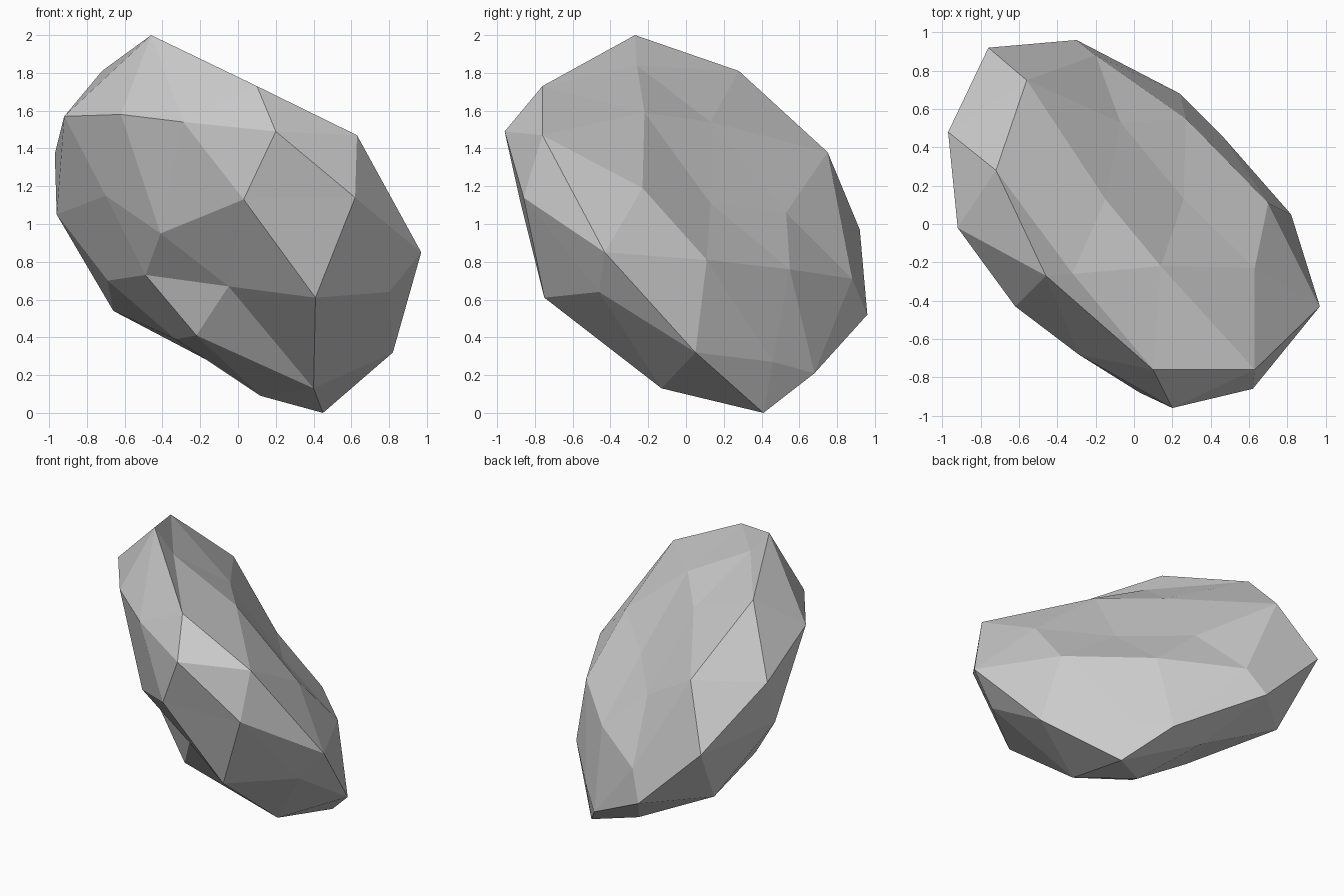
import bpy
import bmesh
from mathutils import Vector

default_cube = bpy.data.objects.get("Cube")
if default_cube:
    bpy.data.objects.remove(default_cube, do_unlink=True)

# Stone corners in hundredths of a unit, grouped by region
upper_face = [
    (-32, -26, 184), (14, -22, 159), (63, -23, 119), (-15, 13, 154),
    (26, 13, 111), (70, 11, 81), (-7, 53, 106), (27, 55, 76),
]
upper_rim = [
    (-46, -27, 200), (10, -76, 173), (63, -76, 147), (97, -43, 85),
    (-72, 28, 181), (-56, 75, 138), (-20, 88, 71), (46, 46, 27),
]
front_side = [
    (-62, -43, 158), (-29, -68, 154), (20, -96, 149), (3, -88, 113),
    (62, -86, 114), (41, -75, 61), (80, -46, 64), (82, 5, 32),
]
back_side = [
    (-92, -2, 157), (-97, 48, 137), (-96, 38, 105), (-76, 92, 97),
    (-30, 96, 52), (24, 68, 21), (45, 41, 0), (-66, 63, 54),
]
underside = [
    (-70, -17, 115), (-41, -48, 95), (-49, -20, 73), (-69, 21, 70),
    (-5, -47, 67), (-22, -28, 41), (-33, 12, 39), (-5, 60, 22),
    (12, 18, 9), (40, -13, 13),
]


def make_material(name, colour):
    material = bpy.data.materials.new(name)
    material.use_nodes = True
    material.diffuse_color = colour
    shader = material.node_tree.nodes["Principled BSDF"]
    shader.inputs["Base Color"].default_value = colour
    shader.inputs["Roughness"].default_value = 0.9
    return material


def inflate(point, centre, thin_axis, stretch):
    """Direction of a corner once the flattened stone is puffed into a ball."""
    offset = point - centre
    offset += thin_axis * offset.dot(thin_axis) * (stretch - 1)
    return offset.normalized()


def build_faceted_stone(name, corners, material):
    """Wrap the corners as a ball, then press each one to its real place."""
    thin_axis = Vector((0.55, 0.5, 0.67)).normalized()
    centre = Vector((0, 0, 1)) - thin_axis * 0.18

    bm = bmesh.new()
    real_place = {}
    for corner in corners:
        vert = bm.verts.new(inflate(corner, centre, thin_axis, 2.2))
        real_place[vert] = corner
    bmesh.ops.convex_hull(bm, input=list(bm.verts))
    for vert, corner in real_place.items():
        vert.co = corner
    bmesh.ops.recalc_face_normals(bm, faces=list(bm.faces))

    mesh = bpy.data.meshes.new(name)
    bm.to_mesh(mesh)
    bm.free()
    mesh.materials.append(material)
    stone = bpy.data.objects.new(name, mesh)
    bpy.context.collection.objects.link(stone)
    return stone


# Flat-shaded stone
stone_grey = make_material("stone_grey", (0.6, 0.6, 0.6, 1))
regions = (upper_face, upper_rim, front_side, back_side, underside)
corners = [Vector(c) / 100 for region in regions for c in region]
build_faceted_stone("rock", corners, stone_grey)
